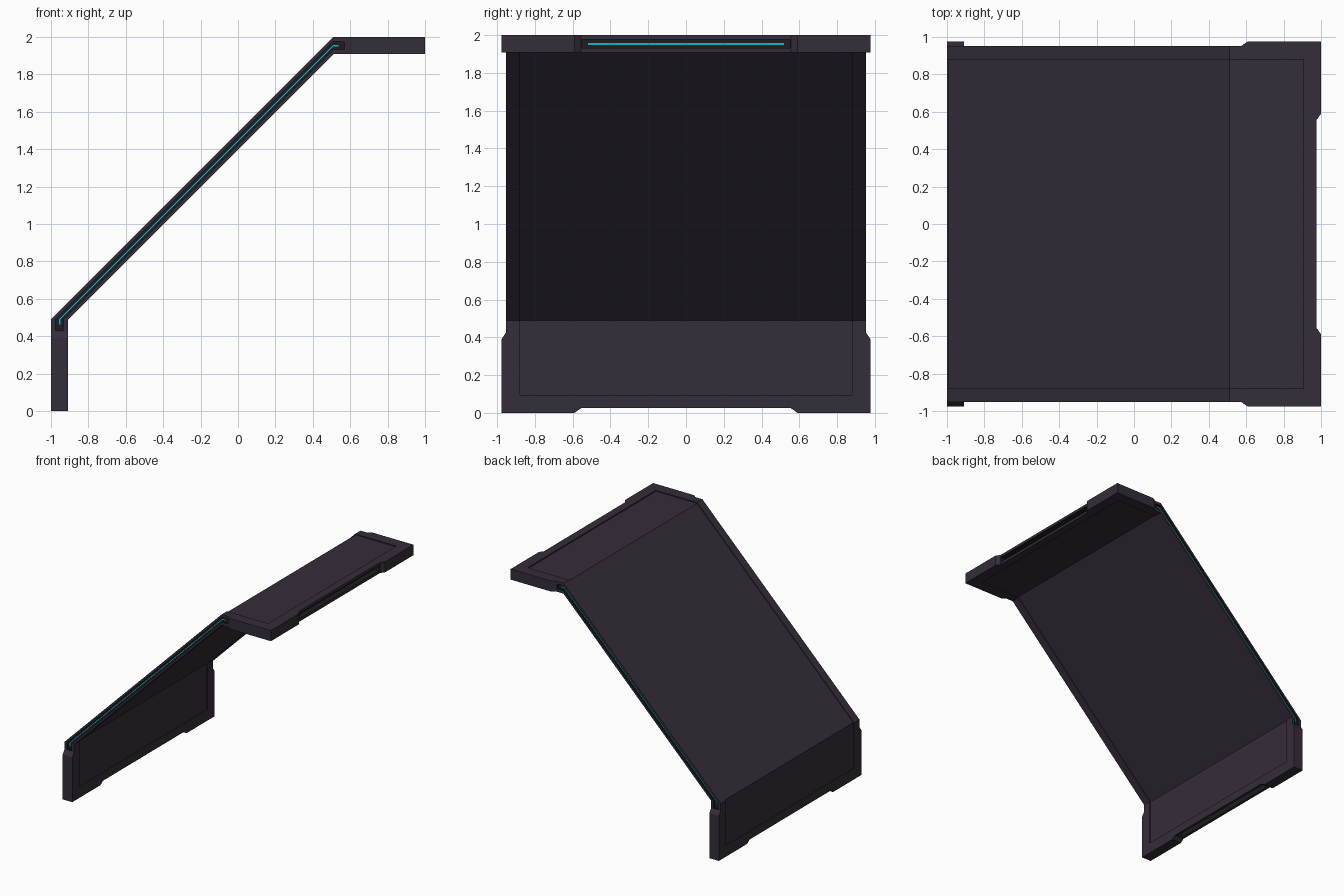
import bpy, bmesh

cube = bpy.data.objects.get("Cube")
if cube:
    bpy.data.objects.remove(cube, do_unlink=True)

T = 0.092        # sheet thickness
ELBOW = 0.49     # length of each end plate
SIDE = 0.953     # half width of the slope


def material(name, rgb):
    m = bpy.data.materials.new(name)
    m.use_nodes = True
    m.diffuse_color = (*rgb, 1)
    m.node_tree.nodes["Principled BSDF"].inputs["Base Color"].default_value = (*rgb, 1)
    return m


PANEL = material("dark plum metal", (0.036, 0.026, 0.043))
SLOT = material("slot black", (0.014, 0.011, 0.016))
GLOW = material("cyan light", (0.0, 0.55, 0.58))


def low(y, u, t):
    """Point on the lower plate: u is distance from the bend, t is depth."""
    return (-1 + t * T, y, ELBOW - u)


def high(y, u, t):
    """Point on the upper plate."""
    return (1 - ELBOW + u, y, 2 - t * T)


def make_object(name, bm, mats):
    bmesh.ops.remove_doubles(bm, verts=bm.verts, dist=0.0001)
    bmesh.ops.recalc_face_normals(bm, faces=bm.faces)
    mesh = bpy.data.meshes.new(name)
    bm.to_mesh(mesh)
    bm.free()
    for m in mats:
        mesh.materials.append(m)
    obj = bpy.data.objects.new(name, mesh)
    bpy.context.collection.objects.link(obj)
    return obj


def prism(bm, a, b, skip=()):
    """Skin two matching outlines; skip leaves chosen walls open."""
    va, vb = [bm.verts.new(p) for p in a], [bm.verts.new(p) for p in b]
    bm.faces.new(va)
    bm.faces.new(vb)
    n = len(a)
    for i in range(n):
        if i not in skip:
            j = (i + 1) % n
            bm.faces.new((va[i], va[j], vb[j], vb[i]))


def strip(name, y0, y1, t0, t1, reach, mat):
    """Bent bar following the sheet from plate to plate."""
    def ring(y):
        def path(t):
            return [low(y, reach, t), low(y, 0, t), high(y, 0, t), high(y, reach, t)]
        return path(t0) + path(t1)[::-1]
    bm = bmesh.new()
    prism(bm, ring(y0), ring(y1))
    return make_object(name, bm, [mat])


def end_bar(name, place, half, u0, u1, t0, t1, mat):
    """Straight bar across the free edge of a plate."""
    def ring(t):
        return [place(-half, u0, t), place(half, u0, t), place(half, u1, t), place(-half, u1, t)]
    bm = bmesh.new()
    prism(bm, ring(t0), ring(t1))
    return make_object(name, bm, [mat])


# Bent sheet: two notched end plates joined by the slope
half = [(SIDE, 0), (SIDE, 0.065), (0.977, 0.1), (0.977, ELBOW), (0.59, ELBOW), (0.555, 0.465)]
outline = half + [(-y, u) for y, u in reversed(half)]
bm = bmesh.new()
for place in (low, high):
    prism(bm, [place(y, u, 0) for y, u in outline],
          [place(y, u, 1) for y, u in outline], skip=(len(outline) - 1,))
slope = [[place(s * SIDE, 0, t) for s, t in ((-1, 0), (1, 0), (1, 1), (-1, 1))]
         for place in (low, high)]
for i in range(4):
    j = (i + 1) % 4
    bm.faces.new([bm.verts.new(p) for p in (slope[0][i], slope[0][j], slope[1][j], slope[1][i])])
sheet = make_object("bent_sheet", bm, [PANEL, SLOT])

# Shallow recessed panels on both faces, and slots along the edges
cutters = [
    strip("outer_recess", -0.88, 0.88, -0.3, 0.1, 0.395, PANEL),
    strip("inner_recess", -0.88, 0.88, 0.9, 1.3, 0.395, PANEL),
    strip("left_groove", 0.938, 1.05, 0.27, 0.73, 0.06, SLOT),
    strip("right_groove", -1.05, -0.938, 0.27, 0.73, 0.06, SLOT),
    end_bar("lower_slot", low, 0.55, 0.415, 0.6, 0.25, 0.75, SLOT),
    end_bar("upper_slot", high, 0.55, 0.415, 0.6, 0.25, 0.75, SLOT),
]
bpy.context.view_layer.objects.active = sheet
for cutter in cutters:
    cutter.hide_render = True
    mod = sheet.modifiers.new(cutter.name, "BOOLEAN")
    mod.operation = "DIFFERENCE"
    mod.solver = "EXACT"
    mod.material_mode = "TRANSFER"
    mod.object = cutter
    bpy.ops.object.modifier_apply(modifier=mod.name)
for cutter in cutters:
    bpy.data.objects.remove(cutter, do_unlink=True)

# Light strips inside the slots
strip("left_light", 0.936, 0.942, 0.46, 0.54, 0.028, GLOW)
strip("right_light", -0.942, -0.936, 0.46, 0.54, 0.028, GLOW)
end_bar("lower_light", low, 0.52, 0.412, 0.42, 0.44, 0.56, GLOW)
end_bar("upper_light", high, 0.52, 0.412, 0.42, 0.44, 0.56, GLOW)
